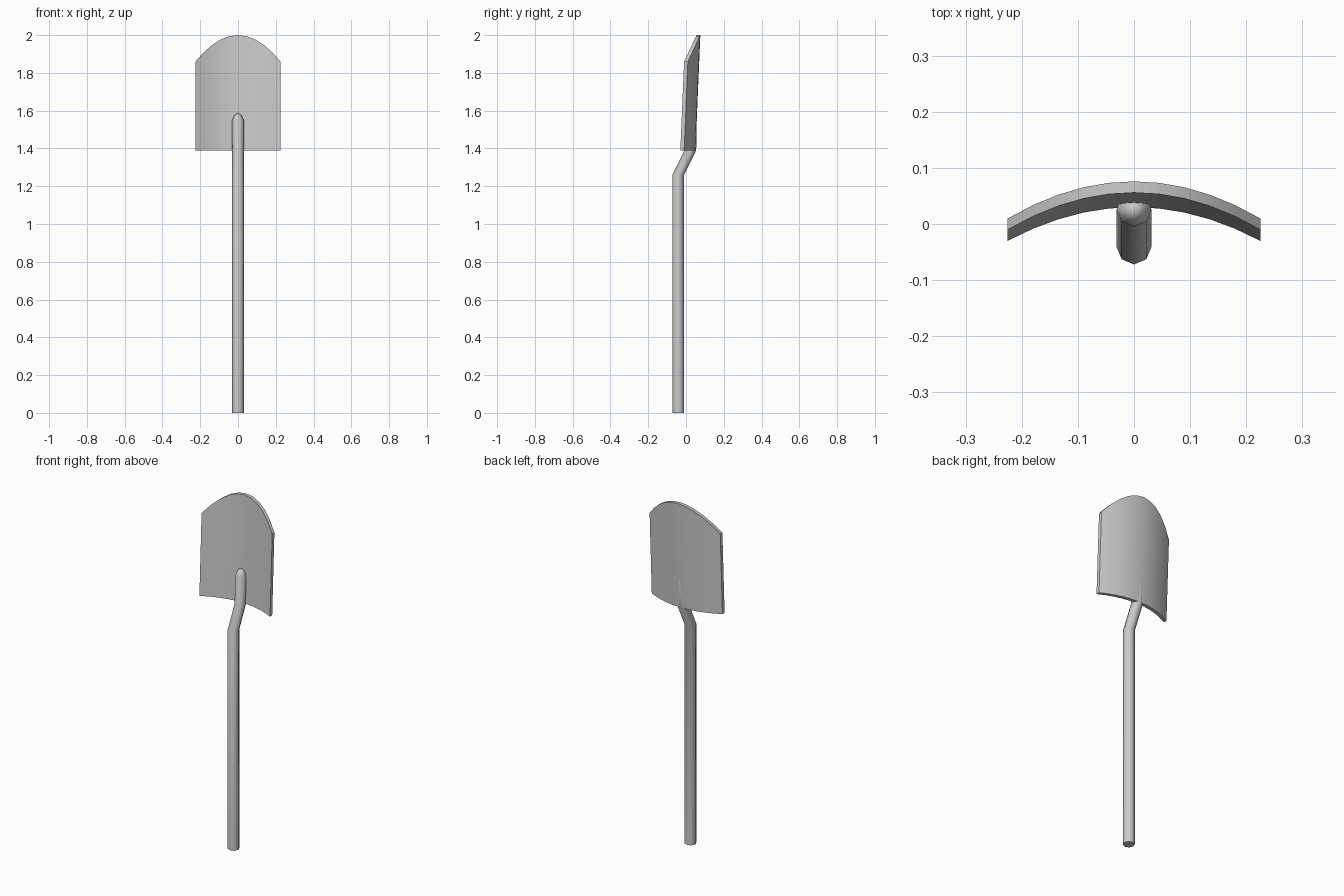
import bpy, bmesh, math
from mathutils import Vector

cube = bpy.data.objects.get("Cube")
if cube:
    bpy.data.objects.remove(cube, do_unlink=True)

GREY = (0.6, 0.6, 0.6, 1)
steel = bpy.data.materials.new("light grey")
steel.use_nodes = True
steel.diffuse_color = GREY
steel.node_tree.nodes["Principled BSDF"].inputs["Base Color"].default_value = GREY


def finish(bm, name, angle):
    bmesh.ops.recalc_face_normals(bm, faces=bm.faces)
    mesh = bpy.data.meshes.new(name)
    bm.to_mesh(mesh)
    bm.free()
    mesh.materials.append(steel)
    obj = bpy.data.objects.new(name, mesh)
    bpy.context.collection.objects.link(obj)
    bpy.ops.object.select_all(action='DESELECT')
    obj.select_set(True)
    bpy.context.view_layer.objects.active = obj
    bpy.ops.object.shade_smooth_by_angle(angle=math.radians(angle))


# Blade: bowed, slightly leaning plate with a rounded top edge
HALF, BOTTOM, TOP, THICK, LEAN = 0.225, 1.39, 2.0, 0.02, 0.0425
SEGMENTS = 10
bm = bmesh.new()
rings = []
for i in range(SEGMENTS + 1):
    t = 2 * i / SEGMENTS - 1
    x, low = HALF * t, 0.03 - 0.06 * t * t
    high = TOP - 0.14 * t * t
    lean = LEAN * (high - BOTTOM)
    rings.append([bm.verts.new(p) for p in (
        (x, low, BOTTOM), (x, low + lean, high),
        (x, low + lean + THICK, high), (x, low + THICK, BOTTOM))])
for a, b in zip(rings, rings[1:]):
    for k in range(4):
        n = (k + 1) % 4
        bm.faces.new((a[k], a[n], b[n], b[k]))
bm.faces.new(rings[0])
bm.faces.new(rings[-1])
finish(bm, "blade", 40)

# Handle: eight-sided bent shaft whose blunt tip sinks into the blade
SIDES, RADIUS = 8, 0.031
stations = [(-0.041, 0, 1), (-0.041, 1.26, 1), (0.023, 1.39, 1),
            (0.026, 1.55, 1), (0.026, 1.575, 0.6)]
bm = bmesh.new()
rings = []
for y, z, scale in stations:
    ring = []
    for k in range(SIDES):
        a = math.tau * k / SIDES
        r = RADIUS * scale
        ring.append(bm.verts.new((r * math.sin(a), y - r * math.cos(a), z)))
    rings.append(ring)
for a, b in zip(rings, rings[1:]):
    for k in range(SIDES):
        n = (k + 1) % SIDES
        bm.faces.new((a[k], a[n], b[n], b[k]))
bm.faces.new(rings[0])
tip = bm.verts.new(Vector((0, 0.026, 1.588)))
for k in range(SIDES):
    bm.faces.new((rings[-1][k], rings[-1][(k + 1) % SIDES], tip))
finish(bm, "handle", 50)
